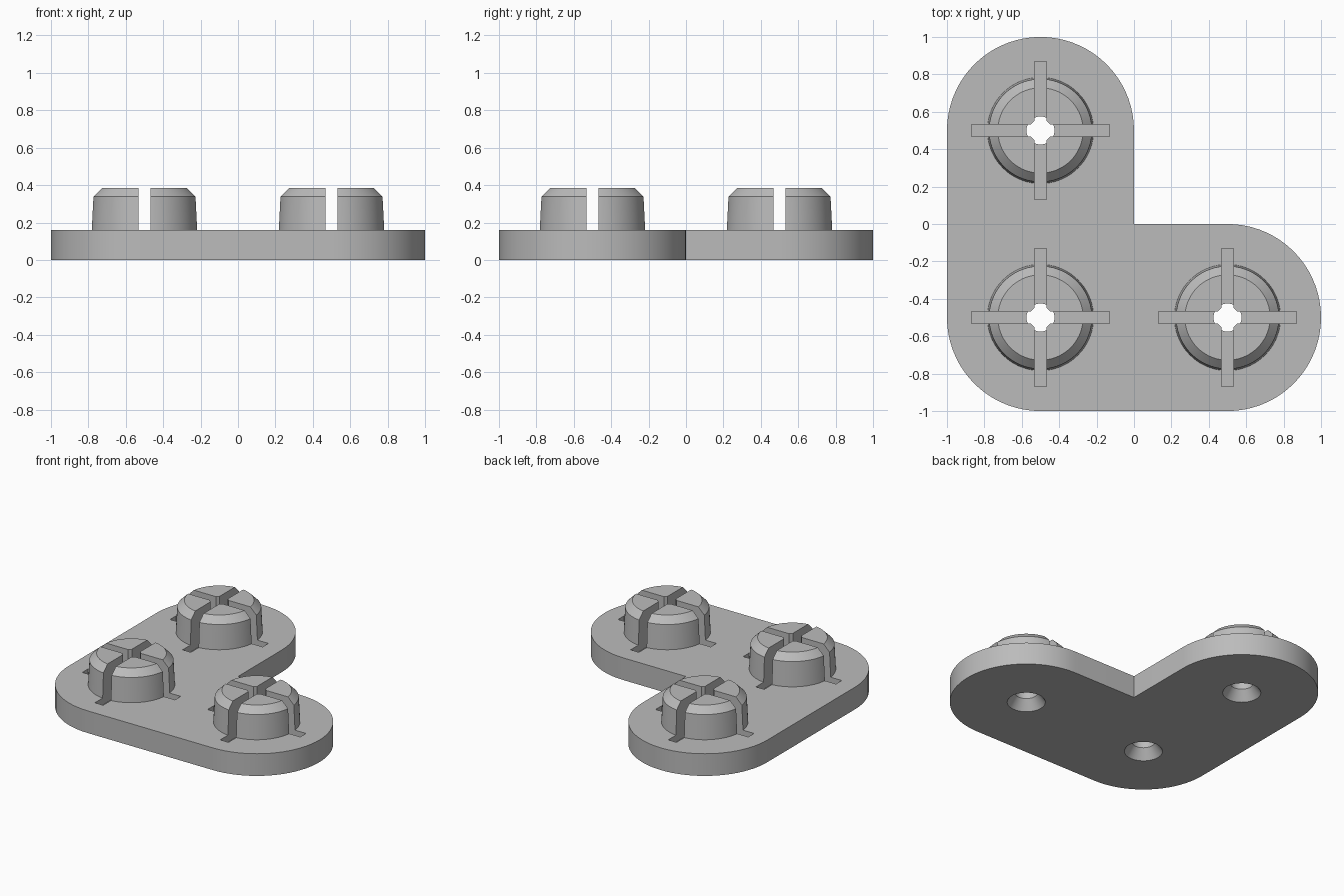
import bpy
import bmesh
from math import cos, sin, pi, radians

cube = bpy.data.objects.get("Cube")
if cube:
    bpy.data.objects.remove(cube, do_unlink=True)

CENTRES = [(-0.5, 0.5), (-0.5, -0.5), (0.5, -0.5)]
PLATE_TOP = 0.16
PEG_TOP = 0.385
SEGMENTS = 72

grey = bpy.data.materials.new("grey plastic")
grey.use_nodes = True
colour = (0.5, 0.5, 0.5, 1)
grey.diffuse_color = colour
grey.node_tree.nodes["Principled BSDF"].inputs["Base Color"].default_value = colour


def finish(bm, name):
    bmesh.ops.recalc_face_normals(bm, faces=bm.faces)
    mesh = bpy.data.meshes.new(name)
    bm.to_mesh(mesh)
    bm.free()
    mesh.materials.append(grey)
    obj = bpy.data.objects.new(name, mesh)
    bpy.context.collection.objects.link(obj)
    return obj


def add_prism(bm, outline, bottom, top):
    """Extrude a flat outline between two heights."""
    low = [bm.verts.new((x, y, bottom)) for x, y in outline]
    high = [bm.verts.new((x, y, top)) for x, y in outline]
    bm.faces.new(low)
    bm.faces.new(high)
    for i in range(len(low)):
        j = (i + 1) % len(low)
        bm.faces.new((low[i], low[j], high[j], high[i]))


def add_turned(bm, centre, profile):
    """Turn a radius/height profile about a vertical axis, with capped ends."""
    angles = [2 * pi * i / SEGMENTS for i in range(SEGMENTS)]
    rings = [[bm.verts.new((centre[0] + r * cos(a), centre[1] + r * sin(a), z))
              for a in angles] for r, z in profile]
    for a, b in zip(rings, rings[1:]):
        for i in range(SEGMENTS):
            j = (i + 1) % SEGMENTS
            bm.faces.new((a[i], a[j], b[j], b[i]))
    bm.faces.new(rings[0])
    bm.faces.new(rings[-1])


def arc(centre, start, end):
    steps = round(abs(end - start) / 5)
    angles = [radians(start + (end - start) * i / steps) for i in range(steps + 1)]
    return [(centre[0] + 0.5 * cos(a), centre[1] + 0.5 * sin(a)) for a in angles]


# L-shaped plate with rounded ends and outer corner
bm = bmesh.new()
outline = [(0, 0)] + arc(CENTRES[0], 0, 180) + arc(CENTRES[1], 180, 270) + arc(CENTRES[2], -90, 90)
add_prism(bm, outline, 0, PLATE_TOP)
plate = finish(bm, "connector_plate")

# Tapered, chamfered pegs
bm = bmesh.new()
for c in CENTRES:
    add_turned(bm, c, [(0.284, 0.13), (0.284, PLATE_TOP), (0.275, 0.338), (0.228, PEG_TOP)])
pegs = finish(bm, "pegs")

# Cross slots through the pegs and into the plate
bm = bmesh.new()
w, reach = 0.033, 0.37
arm = [(reach, -w), (reach, w), (w, w)]
for cx, cy in CENTRES:
    cross = []
    for turn in range(4):
        s, c = round(sin(turn * pi / 2)), round(cos(turn * pi / 2))
        cross += [(cx + x * c - y * s, cy + x * s + y * c) for x, y in arm]
    add_prism(bm, cross, 0.11, 0.5)
slots = finish(bm, "slot_cutter")

# Central holes, flared underneath
bm = bmesh.new()
for c in CENTRES:
    add_turned(bm, c, [(0.139, -0.02), (0.075, 0.07), (0.075, 0.13), (0.06, 0.2), (0.06, 0.5)])
holes = finish(bm, "hole_cutter")

# Combine the parts and bake the result
for tool, operation in ((pegs, 'UNION'), (slots, 'DIFFERENCE'), (holes, 'DIFFERENCE')):
    tool.hide_render = True
    mod = plate.modifiers.new(tool.name, 'BOOLEAN')
    mod.operation = operation
    mod.solver = 'EXACT'
    mod.object = tool
bpy.context.view_layer.update()
graph = bpy.context.evaluated_depsgraph_get()
baked = bpy.data.meshes.new_from_object(plate.evaluated_get(graph))
plate.modifiers.clear()
plate.data = baked
for tool in (pegs, slots, holes):
    bpy.data.objects.remove(tool, do_unlink=True)

for obj in bpy.context.selected_objects:
    obj.select_set(False)
plate.select_set(True)
bpy.context.view_layer.objects.active = plate
bpy.ops.object.shade_smooth_by_angle(angle=radians(25))
